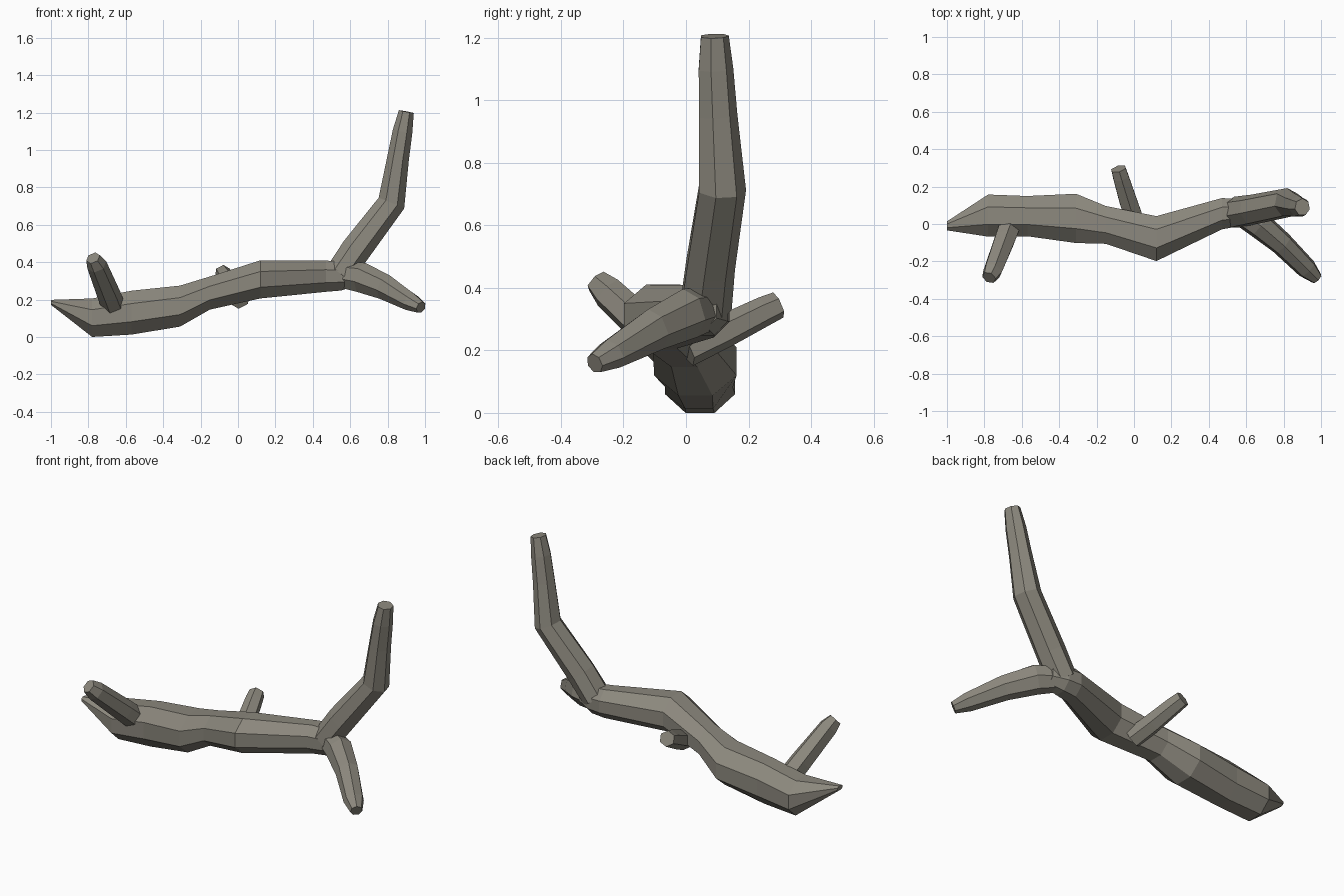
import bpy, bmesh, math
from mathutils import Vector

# Weathered grey-brown wood
wood = bpy.data.materials.new("weathered_wood")
wood.diffuse_color = (0.26, 0.245, 0.205, 1)


def limb(name, rings, ref, sides=7, axis=None, turn=0.0):
    """Flat-faced tube; each ring is x, y, z, radius along ref, radius across."""
    bm = bmesh.new()
    pts = [Vector(r[:3]) for r in rings]
    loops = []
    for i, r in enumerate(rings):
        if axis:
            t = Vector(axis)
        else:
            # average direction of the neighbouring segments
            t = Vector()
            if i > 0:
                t += (pts[i] - pts[i - 1]).normalized()
            if i < len(pts) - 1:
                t += (pts[i + 1] - pts[i]).normalized()
            t.normalize()
        u = Vector(ref)
        u = (u - t * u.dot(t)).normalized()
        v = t.cross(u)
        loop = []
        for k in range(sides):
            a = turn + math.tau * k / sides
            loop.append(bm.verts.new(pts[i] + u * math.cos(a) * r[3] * 1.04
                                     + v * math.sin(a) * r[4] * 1.04))
        loops.append(loop)
    for p, q in zip(loops, loops[1:]):
        for k in range(sides):
            n = (k + 1) % sides
            bm.faces.new((p[k], p[n], q[n], q[k]))
    bm.faces.new(loops[0][::-1])
    bm.faces.new(loops[-1])
    bmesh.ops.recalc_face_normals(bm, faces=bm.faces)
    me = bpy.data.meshes.new(name)
    bm.to_mesh(me)
    bm.free()
    me.materials.append(wood)
    ob = bpy.data.objects.new(name, me)
    bpy.context.collection.objects.link(ob)
    return ob


# Main trunk, pointed at the left end and forked at the right
limb("trunk", [
    (-1.00, -0.01, 0.185, 0.025, 0.014),
    (-0.78, 0.045, 0.103, 0.117, 0.107),
    (-0.57, 0.042, 0.130, 0.112, 0.122),
    (-0.31, 0.030, 0.165, 0.137, 0.114),
    (-0.15, -0.005, 0.235, 0.105, 0.092),
    (0.12, -0.078, 0.308, 0.125, 0.106),
    (0.47, 0.055, 0.325, 0.087, 0.087),
    (0.55, 0.060, 0.325, 0.077, 0.080),
    (0.63, 0.045, 0.325, 0.055, 0.055),
], (0, 1, 0), 8, (1, 0, 0), math.pi / 8)

# Tall rising branch
limb("upright_branch", [
    (0.54, 0.060, 0.335, 0.083, 0.075),
    (0.63, 0.075, 0.465, 0.079, 0.079),
    (0.82, 0.113, 0.715, 0.076, 0.073),
    (0.855, 0.100, 0.95, 0.062, 0.058),
    (0.88, 0.093, 1.10, 0.056, 0.052),
    (0.90, 0.090, 1.205, 0.045, 0.040),
], (0, 1, 0))

# Drooping fork branch
limb("low_branch", [
    (0.56, 0.060, 0.330, 0.070, 0.060),
    (0.665, 0.000, 0.315, 0.080, 0.072),
    (0.79, -0.105, 0.265, 0.068, 0.062),
    (0.925, -0.240, 0.187, 0.048, 0.054),
    (0.978, -0.292, 0.158, 0.032, 0.032),
], (0, 0, 1))

# Broken stubs on the front and back of the trunk
limb("front_stub", [
    (-0.65, 0.03, 0.12, 0.062, 0.062),
    (-0.69, -0.08, 0.225, 0.060, 0.060),
    (-0.755, -0.25, 0.385, 0.052, 0.052),
    (-0.775, -0.287, 0.422, 0.038, 0.038),
], (0, 0, 1), 6)
limb("back_stub", [
    (0.01, 0.00, 0.203, 0.055, 0.055),
    (-0.03, 0.12, 0.260, 0.052, 0.052),
    (-0.07, 0.25, 0.325, 0.046, 0.046),
    (-0.083, 0.295, 0.345, 0.042, 0.042),
], (0, 0, 1), 6)
